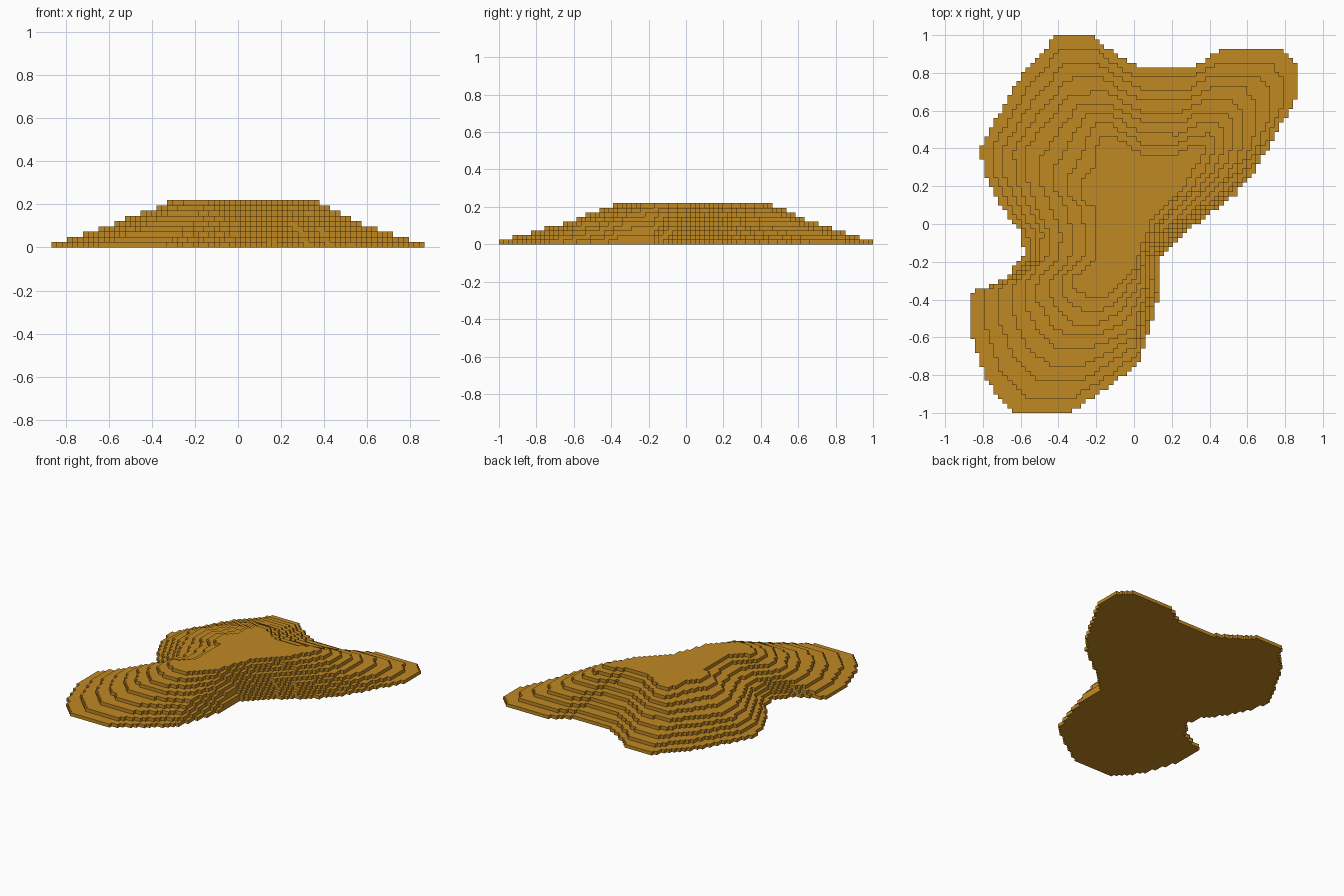
import bpy
import bmesh
from mathutils import Vector

cube = bpy.data.objects.get("Cube")
if cube:
    bpy.data.objects.remove(cube, do_unlink=True)

CELL = 2 / 82          # edge of one block
NX, NY, LAYERS = 71, 82, 9

# Matching contour points of the base, the middle terrace and the plateau
BASE = [(-.41, 1), (-.22, 1), (-.10, .90), (.04, .83), (.31, .83), (.48, .93), (.79, .93),
        (.87, .82), (.87, .69), (.74, .45), (.62, .25), (.52, .14), (.30, -.02),
        (.145, -.18), (.145, -.34), (.10, -.50), (.03, -.73), (-.14, -.87), (-.34, -1),
        (-.63, -1), (-.77, -.85), (-.87, -.56), (-.87, -.37), (-.70, -.30), (-.575, -.17),
        (-.60, -.05), (-.72, .12), (-.80, .27), (-.81, .41), (-.72, .57), (-.60, .78)]
MIDDLE = [(-.33, .69), (-.15, .70), (-.06, .65), (.05, .59), (.25, .59), (.37, .65), (.52, .65),
          (.58, .58), (.58, .47), (.55, .33), (.45, .20), (.35, .10), (.20, -.02),
          (.09, -.17), (.08, -.33), (.03, -.45), (0, -.55), (-.13, -.62), (-.23, -.66),
          (-.40, -.66), (-.50, -.58), (-.58, -.42), (-.58, -.32), (-.53, -.25), (-.46, -.16),
          (-.45, -.05), (-.53, .12), (-.57, .25), (-.58, .37), (-.53, .46), (-.43, .58)]
PLATEAU = [(-.17, .47), (-.10, .47), (-.04, .42), (.05, .37), (.20, .36), (.27, .40), (.37, .425),
           (.385, .42), (.385, .38), (.34, .32), (.27, .20), (.20, .14), (.10, .02),
           (.03, -.15), (0, -.24), (-.05, -.30), (-.10, -.35), (-.15, -.39), (-.17, -.40),
           (-.22, -.40), (-.27, -.37), (-.32, -.34), (-.32, -.28), (-.26, -.24), (-.20, -.17),
           (-.20, -.05), (-.20, .07), (-.28, .14), (-.28, .23), (-.20, .30), (-.20, .40)]


def contour(layer):
    """Blend the three guide contours for one terrace."""
    t = layer / (LAYERS - 1) * 2
    a, b = (BASE, MIDDLE) if t <= 1 else (MIDDLE, PLATEAU)
    t = t if t <= 1 else t - 1
    return [Vector(p).lerp(Vector(q), t) for p, q in zip(a, b)]


def inside(x, y, poly):
    hit = False
    for p, q in zip(poly, poly[1:] + poly[:1]):
        if (p.y > y) != (q.y > y) and x < p.x + (y - p.y) * (q.x - p.x) / (q.y - p.y):
            hit = not hit
    return hit


# Number of stacked blocks in every cell of the grid
contours = [contour(k) for k in range(LAYERS)]
height = {}
for i in range(NX):
    for j in range(NY):
        x, y = (i + .5 - NX / 2) * CELL, (j + .5 - NY / 2) * CELL
        h = 0
        while h < LAYERS and inside(x, y, contours[h]):
            h += 1
        if h:
            height[i, j] = h

# Outer skin of the blocks: tops, underside and exposed sides
bm = bmesh.new()
corners = {}


def vert(i, j, k):
    if (i, j, k) not in corners:
        corners[i, j, k] = bm.verts.new(((i - NX / 2) * CELL, (j - NY / 2) * CELL, k * CELL))
    return corners[i, j, k]


def quad(*pts):
    bm.faces.new([vert(*p) for p in pts])


# neighbour direction, then the two ground corners of the shared side
SIDES = [((1, 0), (1, 0), (1, 1)), ((-1, 0), (0, 1), (0, 0)),
         ((0, 1), (1, 1), (0, 1)), ((0, -1), (0, 0), (1, 0))]
for (i, j), h in height.items():
    quad((i, j, h), (i + 1, j, h), (i + 1, j + 1, h), (i, j + 1, h))
    quad((i, j, 0), (i, j + 1, 0), (i + 1, j + 1, 0), (i + 1, j, 0))
    for (di, dj), (ai, aj), (bi, bj) in SIDES:
        for k in range(height.get((i + di, j + dj), 0), h):
            quad((i + ai, j + aj, k), (i + bi, j + bj, k),
                 (i + bi, j + bj, k + 1), (i + ai, j + aj, k + 1))

mesh = bpy.data.meshes.new("terraced_hill")
bm.to_mesh(mesh)
bm.free()

# Ochre earth
COLOUR = (0.53, 0.25, 0.017, 1)
earth = bpy.data.materials.new("ochre_earth")
earth.use_nodes = True
earth.diffuse_color = COLOUR
earth.node_tree.nodes["Principled BSDF"].inputs["Base Color"].default_value = COLOUR
mesh.materials.append(earth)

hill = bpy.data.objects.new("terraced_hill", mesh)
bpy.context.collection.objects.link(hill)
